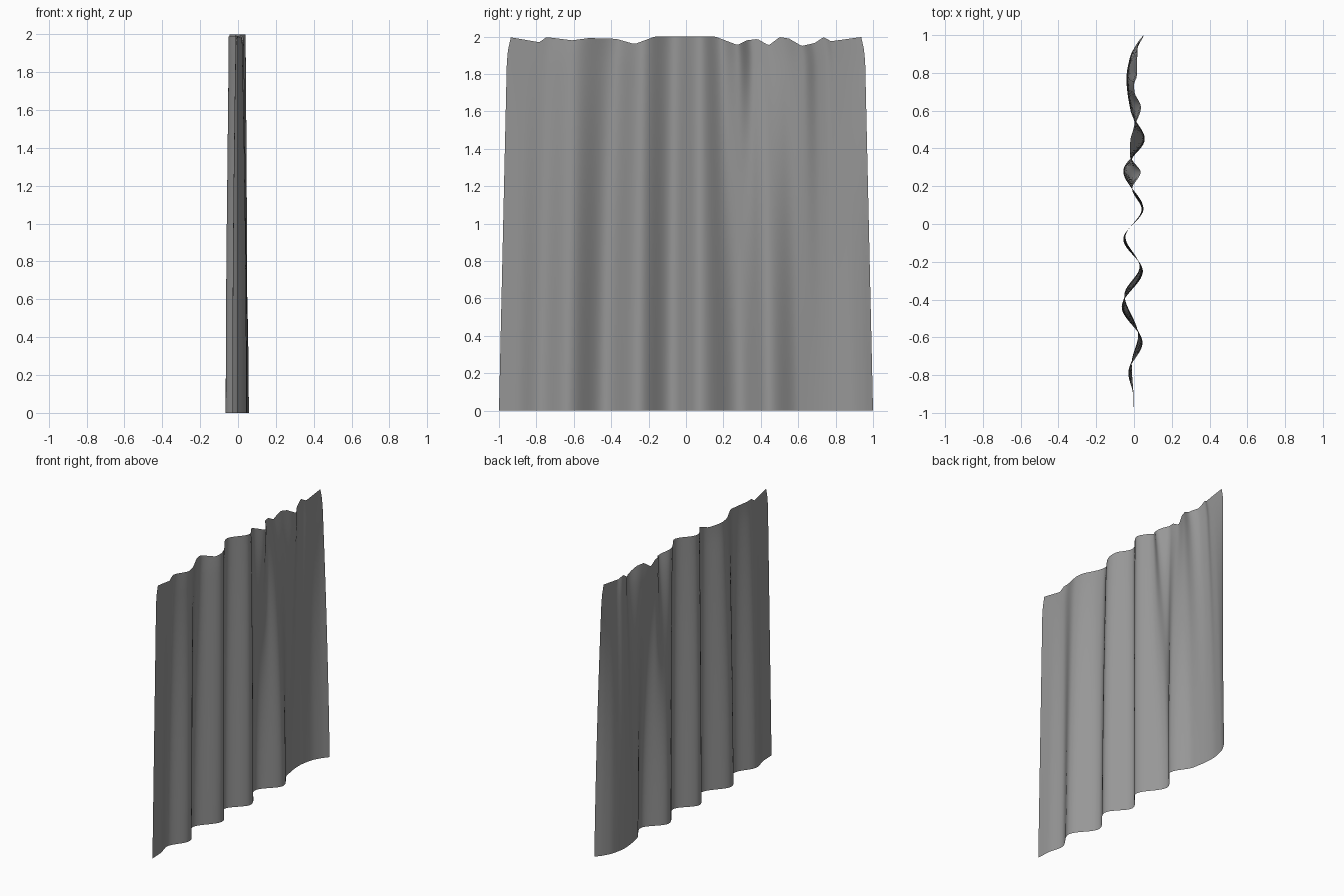
import bpy, bmesh

if "Cube" in bpy.data.objects:
    bpy.data.objects.remove(bpy.data.objects["Cube"])

# Fold profiles (y, x) at the hem and at the gathered top, and the top rim heights (y, z)
HEM = [(-1, 0), (-.9, -.005), (-.79, -.03), (-.63, .045), (-.44, -.065), (-.25, .047),
       (-.08, -.057), (.08, .05), (.28, -.057), (.45, .057), (.6, -.018), (.77, -.04),
       (.88, -.022), (.95, .012), (1, .05)]
TOP = [(-.95, 0), (-.75, -.012), (-.6, .022), (-.38, -.05), (-.23, .03), (-.07, -.045),
       (.08, .04), (.19, -.01), (.28, .035), (.36, -.02), (.44, -.02), (.52, 0),
       (.63, .037), (.7, .005), (.75, 0), (.8, .015), (.95, .018)]
RIM = [(-.95, 1.995), (-.8, 1.97), (-.76, 1.997), (-.62, 1.98), (-.53, 1.992), (-.38, 1.988),
       (-.28, 1.96), (-.17, 2), (.16, 2), (.28, 1.955), (.33, 1.98), (.39, 1.987),
       (.45, 1.953), (.51, 1.997), (.56, 1.99), (.63, 1.95), (.7, 1.965), (.75, 1.997),
       (.79, 1.975), (.95, 1.997)]


def curve(points, y, smooth=True):
    """Monotone smooth (or straight) interpolation through crests and troughs."""
    y = min(max(y, points[0][0]), points[-1][0])
    i = next(n for n in range(len(points) - 1) if y <= points[n + 1][0])

    def slope(n):
        if 0 < n < len(points) - 1:
            d0 = (points[n][1] - points[n - 1][1]) / (points[n][0] - points[n - 1][0])
            d1 = (points[n + 1][1] - points[n][1]) / (points[n + 1][0] - points[n][0])
            return 2 * d0 * d1 / (d0 + d1) if d0 * d1 > 0 else 0
        a, b = points[:2] if n == 0 else points[-2:]
        return (b[1] - a[1]) / (b[0] - a[0])

    (a, va), (b, vb) = points[i], points[i + 1]
    h = b - a
    t = (y - a) / h
    if not smooth:
        return va + (vb - va) * t
    return ((2*t**3 - 3*t*t + 1) * va + (t**3 - 2*t*t + t) * h * slope(i)
            + (3*t*t - 2*t**3) * vb + (t**3 - t*t) * h * slope(i + 1))


# Cloth sheet: blend from the hem folds to the tighter top folds
COLS, ROWS = 160, 30
bm = bmesh.new()
grid = []
for j in range(ROWS + 1):
    s = j / ROWS
    row = []
    for i in range(COLS + 1):
        u = -1 + 2 * i / COLS
        yt = u * .955
        width = 1 - .045 * s - .018 * max(0, (s - .93) / .07) ** 2
        k = s ** 1.9
        x = curve(HEM, u) * (1 - k) + curve(TOP, yt) * k
        z = 2 * s - (2 - curve(RIM, yt, False)) * s ** 6
        row.append(bm.verts.new((x, u * width, z)))
    grid.append(row)
for j in range(ROWS):
    for i in range(COLS):
        bm.faces.new((grid[j][i], grid[j][i + 1], grid[j + 1][i + 1], grid[j + 1][i]))
for f in bm.faces:
    f.smooth = True
mesh = bpy.data.meshes.new("curtain")
bm.to_mesh(mesh)
bm.free()

# Dark grey cloth
cloth = bpy.data.materials.new("cloth")
cloth.diffuse_color = (.31, .31, .31, 1)
cloth.use_nodes = True
cloth.node_tree.nodes["Principled BSDF"].inputs["Base Color"].default_value = cloth.diffuse_color
mesh.materials.append(cloth)
curtain = bpy.data.objects.new("curtain", mesh)
bpy.context.collection.objects.link(curtain)
